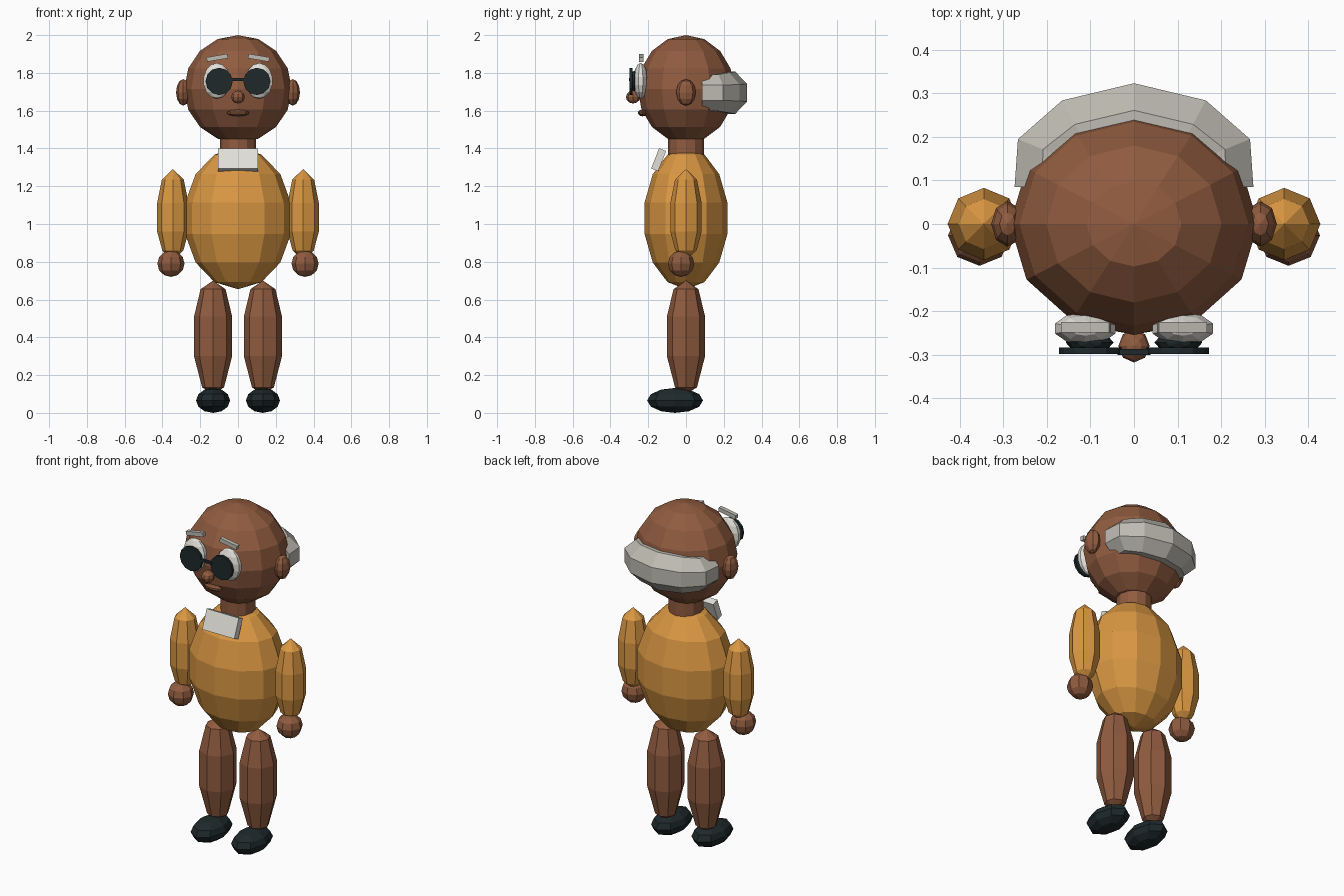
import bpy, bmesh, math
from mathutils import Matrix, Vector

if "Cube" in bpy.data.objects:
    bpy.data.objects.remove(bpy.data.objects["Cube"])


def mat(name, rgb):
    m = bpy.data.materials.new(name)
    m.diffuse_color = (*rgb, 1)
    m.use_nodes = True
    m.node_tree.nodes["Principled BSDF"].inputs["Base Color"].default_value = m.diffuse_color
    return m


SKIN = mat("brown skin", (0.28, 0.105, 0.05))
SHIRT = mat("mustard shirt", (0.70, 0.31, 0.055))
DARK = mat("dark slate", (0.013, 0.022, 0.024))
WHITE = mat("off white", (0.76, 0.74, 0.69))
HAIR = mat("grey hair", (0.52, 0.50, 0.45))
LIP = mat("lip brown", (0.22, 0.085, 0.04))


def finish(name, bm, material):
    bmesh.ops.recalc_face_normals(bm, faces=bm.faces)
    me = bpy.data.meshes.new(name)
    bm.to_mesh(me)
    bm.free()
    me.materials.append(material)
    ob = bpy.data.objects.new(name, me)
    bpy.context.collection.objects.link(ob)
    return ob


def ball(name, loc, size, material, seg=8, rings=6):
    bm = bmesh.new()
    bmesh.ops.create_uvsphere(bm, u_segments=seg, v_segments=rings, radius=1,
                              matrix=Matrix.Translation(loc) @ Matrix.Diagonal((*size, 1)))
    return finish(name, bm, material)


def box(name, loc, size, material, rot=0, axis='X'):
    bm = bmesh.new()
    bmesh.ops.create_cube(bm, size=1, matrix=Matrix.Translation(loc)
                          @ Matrix.Rotation(rot, 4, axis) @ Matrix.Diagonal((*size, 1)))
    return finish(name, bm, material)


def cylinder(name, loc, r, depth, material, seg=12, rot=0):
    bm = bmesh.new()
    bmesh.ops.create_cone(bm, cap_ends=True, segments=seg, radius1=r, radius2=r, depth=depth,
                          matrix=Matrix.Translation(loc) @ Matrix.Rotation(rot, 4, 'X'))
    return finish(name, bm, material)


def loft(name, rows, material):
    """Skin closed rings of points; cap both ends."""
    bm = bmesh.new()
    rings = [[bm.verts.new(p) for p in row] for row in rows]
    for a, b in zip(rings, rings[1:]):
        for i in range(len(a)):
            j = (i + 1) % len(a)
            bm.faces.new((a[i], a[j], b[j], b[i]))
    bm.faces.new(rings[0])
    bm.faces.new(rings[-1])
    bmesh.ops.remove_doubles(bm, verts=bm.verts, dist=0.0005)
    return finish(name, bm, material)


def limb(name, x, profile, material, seg=8):
    rows = [[(x + max(r, 0.001) * math.cos(t * math.tau / seg),
              max(r, 0.001) * math.sin(t * math.tau / seg), z) for t in range(seg)]
            for r, z in profile]
    return loft(name, rows, material)


# Head, neck and body
ball("head", (0, 0, 1.715), (0.285, 0.255, 0.285), SKIN, 12, 8)
cylinder("neck", (0, 0, 1.40), 0.095, 0.16, SKIN)
ball("body", (0, 0, 1.03), (0.287, 0.225, 0.375), SHIRT, 12, 7)
box("collar", (0, -0.145, 1.34), (0.21, 0.04, 0.115), WHITE, -0.38)

# Face centre
ball("nose", (0, -0.28, 1.672), (0.036, 0.038, 0.034), SKIN)
ball("mouth", (0, -0.23, 1.588), (0.06, 0.025, 0.018), LIP, 8, 5)
box("glasses_bridge", (0, -0.294, 1.765), (0.075, 0.014, 0.016), DARK)

# Hair band wrapped round the back: octagon swept along an arc
half = [(0.168, 0.085, 0, 0.100), (0.168, 0.155, 22, 0.100), (0.115, 0.190, 62, 0.110)]
path = half + [(0, 0.217, 90, 0.115)] + [(-x, y, 180 - a, h) for x, y, a, h in reversed(half)]
rows = []
for x, y, a, h in path:
    out = Vector((math.cos(math.radians(a)), math.sin(math.radians(a)), 0))
    rows.append([Vector((x, y, 1.695)) + out * (0.115 * math.cos(t))
                 + Vector((0, 0, h * 1.05 * math.sin(t)))
                 for t in [(k + 0.5) * math.tau / 8 for k in range(8)]])
loft("hair_band", rows, HAIR)

# Mirrored parts
ARM = [(0, 1.29), (0.058, 1.235), (0.083, 1.11), (0.083, 0.96), (0.056, 0.86), (0, 0.81)]
LEG = [(0, 0.70), (0.066, 0.655), (0.101, 0.51), (0.101, 0.30), (0.058, 0.135), (0, 0.10)]
for side, s in (("left", -1), ("right", 1)):
    ball(side + "_ear", (s * 0.29, 0, 1.697), (0.038, 0.052, 0.07), SKIN)
    limb(side + "_arm", s * 0.345, ARM, SHIRT)
    ball(side + "_hand", (s * 0.355, -0.026, 0.79), (0.072, 0.07, 0.07), SKIN)
    limb(side + "_leg", s * 0.132, LEG, SKIN)
    ball(side + "_shoe", (s * 0.132, -0.058, 0.066), (0.09, 0.148, 0.066), DARK)
    ball(side + "_eye", (s * 0.112, -0.24, 1.758), (0.075, 0.038, 0.095), WHITE, 10, 7)
    ball(side + "_pupil", (s * 0.102, -0.272, 1.757), (0.055, 0.026, 0.055), DARK)
    cylinder(side + "_lens", (s * 0.1, -0.291, 1.755), 0.072, 0.014, DARK, 12, math.pi / 2)
    box(side + "_brow", (s * 0.11, -0.237, 1.88), (0.112, 0.024, 0.024), HAIR, s * 0.17, 'Y')
